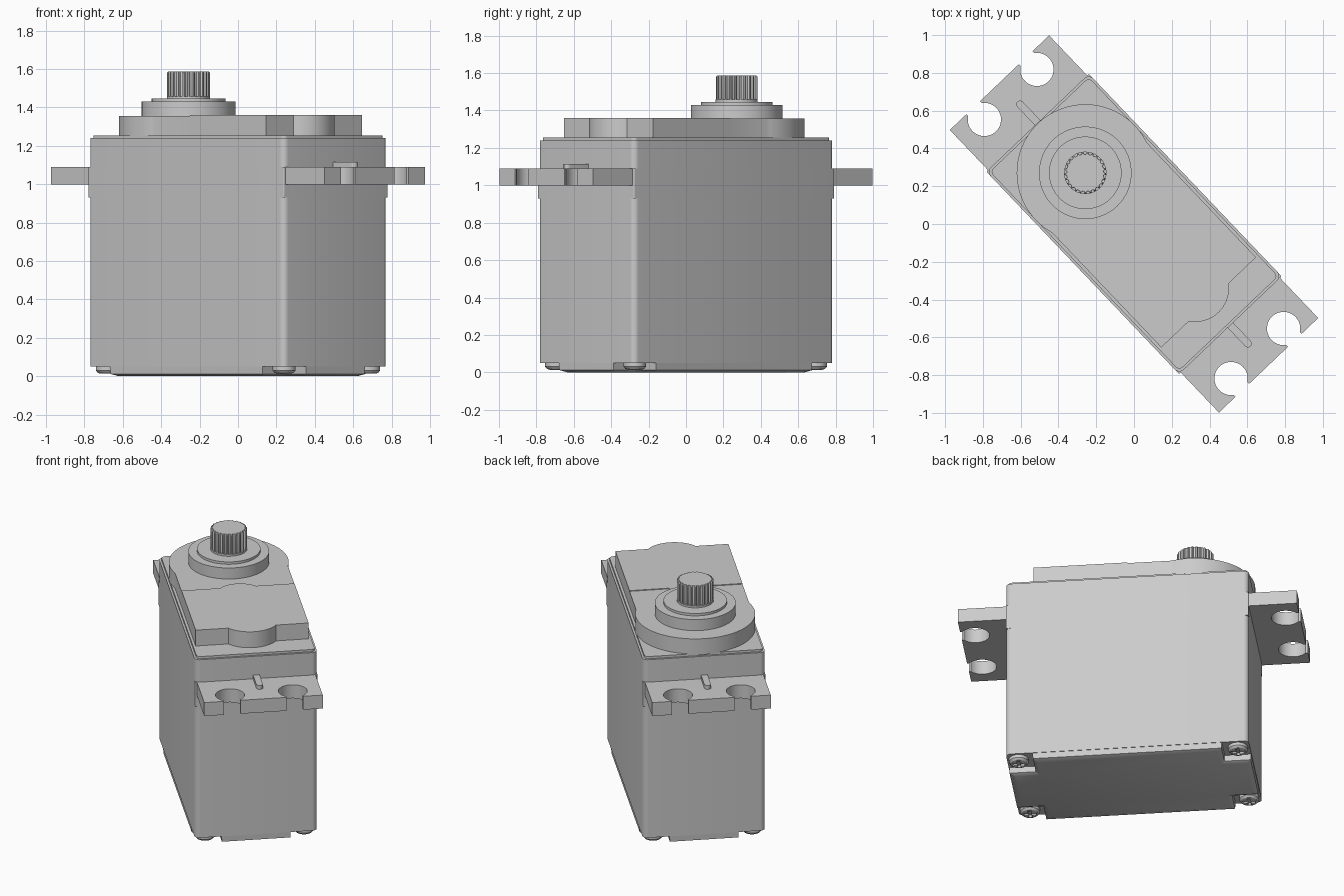
import bpy, bmesh, math
from mathutils import Matrix, Vector

if "Cube" in bpy.data.objects:
    bpy.data.objects.remove(bpy.data.objects["Cube"])

# Everything is laid out along its own long axis, then turned into place
TURN = Matrix.Rotation(math.radians(-46.4), 4, 'Z')


def arc(cx, cy, r, a0, a1, n):
    return [(cx + r * math.cos(math.radians(a0 + (a1 - a0) * i / n)),
             cy + r * math.sin(math.radians(a0 + (a1 - a0) * i / n))) for i in range(n + 1)]


def circle(cx, cy, r, n=64):
    return arc(cx, cy, r, 0, 360, n)[:-1]


def rounded(hx, hy, r, n=6):
    pts = []
    for sx, sy, a in ((1, 1, 0), (-1, 1, 90), (-1, -1, 180), (1, -1, 270)):
        pts += arc(sx * (hx - r), sy * (hy - r), r, a, a + 90, n)
    return pts


def plus(hx, hy, notch, cx=0, cy=0):
    ix, iy = hx - notch, hy - notch
    pts = []
    for sx, sy in ((1, 1), (-1, 1), (-1, -1), (1, -1)):
        corner = [(hx, iy), (ix, iy), (ix, hy)]
        if sx * sy < 0:
            corner.reverse()
        pts += [(cx + sx * x, cy + sy * y) for x, y in corner]
    return pts


def loft(name, layers):
    """Capped solid through a stack of (outline, z) layers."""
    bm = bmesh.new()
    rings = [[bm.verts.new(TURN @ Vector((x, y, z))) for x, y in pts] for pts, z in layers]
    n = len(rings[0])
    for lo, hi in zip(rings, rings[1:]):
        for i in range(n):
            j = (i + 1) % n
            bm.faces.new((lo[i], lo[j], hi[j], hi[i]))
    bm.faces.new(rings[0][::-1])
    bm.faces.new(rings[-1])
    bmesh.ops.recalc_face_normals(bm, faces=bm.faces)
    for f in bm.faces:
        f.smooth = True
    for e in bm.edges:
        e.smooth = e.calc_face_angle(0) < math.radians(28)
    mesh = bpy.data.meshes.new(name)
    bm.to_mesh(mesh)
    bm.free()
    obj = bpy.data.objects.new(name, mesh)
    bpy.context.collection.objects.link(obj)
    return obj


# Case: rounded corners below and above, squarer band around the mounting lugs
loft("case_lower", [(rounded(.74, .375, .032), .05), (rounded(.74, .375, .032), .93)])
loft("case_band", [(rounded(.74, .375, .006), .93), (rounded(.74, .375, .006), 1.09)])
loft("case_upper", [(rounded(.74, .375, .032), 1.09), (rounded(.74, .375, .032), 1.24)])
loft("lid_rim", [(rounded(.727, .362, .025), 1.235), (rounded(.727, .362, .025), 1.255)])

# Bottom cover with notched corners and softened lower edge
loft("bottom_cover", [(plus(.70, .335, .15), 0), (plus(.735, .37, .16), .012),
                      (plus(.737, .372, .16), .055)])

# Cross-head screws in the notches
for sx in (-1, 1):
    for sy in (-1, 1):
        x, y = sx * .668, sy * .304
        head = loft("case_screw", [(circle(x, y, .035, 32), .013), (circle(x, y, .05, 32), .018),
                                   (circle(x, y, .06, 32), .03), (circle(x, y, .06, 32), .055)])
        cutter = loft("screw_cutter", [(plus(.036, .036, .027, x, y), -.01),
                                       (plus(.036, .036, .027, x, y), .03)])
        cutter.hide_render = True
        cutter.hide_set(True)
        mod = head.modifiers.new("cross", 'BOOLEAN')
        mod.operation = 'DIFFERENCE'
        mod.solver = 'EXACT'
        mod.object = cutter

# Mounting lugs with open screw slots, and their stiffening ribs
END, HALF, HU, HV, HR, SLOT = 1.033, .363, .947, .192, .088, .05
gap = math.degrees(math.asin(SLOT / HR))
lug = [(.7, -HALF), (END, -HALF)]
for v in (-HV, HV):
    lug.append((END, v - SLOT))
    lug += arc(HU, v, HR, -gap, gap - 360, 36)
    lug.append((END, v + SLOT))
lug += [(END, HALF), (.7, HALF)]
rib = [(.72, -.02)] + arc(.875, 0, .02, -90, 90, 8) + [(.72, .02)]
for s in (-1, 1):
    for name, pts, z0, z1 in (("mounting_lug", lug, 1.0, 1.09), ("lug_rib", rib, 1.08, 1.115)):
        flipped = [(s * x, s * y) for x, y in pts]
        loft(name, [(flipped, z0), (flipped, z1)])

# Gear cover: round part around the shaft, then a slightly raised block
SHAFT = -.374
side = math.degrees(math.asin(.346 / .363))
gear = arc(SHAFT, 0, .363, side, 360 - side, 64) + [(.02, -.346), (.02, .346)]
loft("gear_cover", [(gear, 1.25), (gear, 1.356)])
block = ([(0, -.346), (.573, -.346)] + arc(.468, 0, .18, -54.2, 54.2, 24)
         + [(.573, .346), (0, .346)] + arc(.096, 0, .146, 131, 229, 16))
loft("cover_block", [(block, 1.25), (block, 1.361)])

# Bearing collar steps
loft("bearing_collar", [(circle(SHAFT, 0, .245), 1.35), (circle(SHAFT, 0, .245), 1.43)])
loft("bearing_step", [(circle(SHAFT, 0, .192), 1.42), (circle(SHAFT, 0, .192), 1.446)])
loft("shaft_base", [(circle(SHAFT, 0, .112), 1.44), (circle(SHAFT, 0, .112), 1.458)])

# Toothed output shaft
def teeth(outer, inner, count=25):
    pts = []
    for i in range(count):
        for k, r in ((-.3, inner), (-.12, outer), (.12, outer), (.3, inner)):
            a = 2 * math.pi * (i + k) / count
            pts.append((SHAFT + r * math.cos(a), r * math.sin(a)))
    return pts

loft("output_shaft", [(teeth(.111, .1), 1.45), (teeth(.111, .1), 1.581), (teeth(.104, .098), 1.588)])
